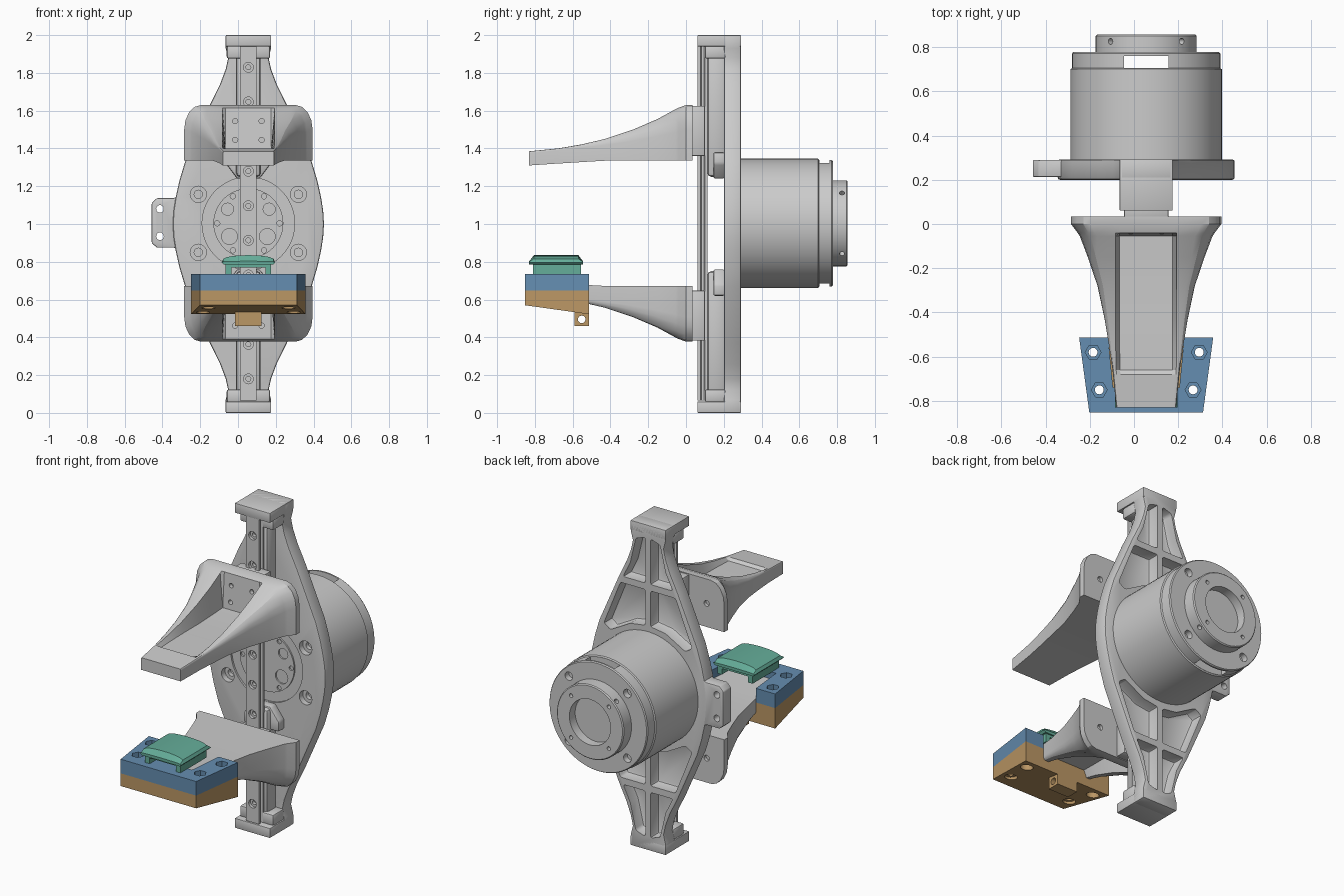
import bpy, bmesh
from math import sin, cos, pi

if "Cube" in bpy.data.objects:
    bpy.data.objects.remove(bpy.data.objects["Cube"])

CX, CZ = 0.055, 1.0035          # symmetry axis of the gripper


def finish(ob, bevel=0.0, seg=2, angle=35):
    bpy.ops.object.select_all(action='DESELECT')
    bpy.context.view_layer.objects.active = ob
    ob.select_set(True)
    if bevel:
        m = ob.modifiers.new("bevel", 'BEVEL')
        m.width, m.segments, m.limit_method, m.angle_limit = bevel, seg, 'ANGLE', 0.6
        bpy.ops.object.modifier_apply(modifier=m.name)
    bpy.ops.object.shade_smooth_by_angle(angle=angle * pi / 180)
    return ob


def loft(name, rings, closed=False, caps=True):
    """Skin a list of equal length rings of 3D points."""
    bm = bmesh.new()
    vs = [[bm.verts.new(p) for p in r] for r in rings]
    n = len(vs[0])
    pairs = list(zip(vs, vs[1:])) + ([(vs[-1], vs[0])] if closed else [])
    for a, b in pairs:
        for i in range(n):
            bm.faces.new((a[i], a[(i + 1) % n], b[(i + 1) % n], b[i]))
    if caps and not closed:
        bm.faces.new(vs[0])
        bm.faces.new(vs[-1])
    bmesh.ops.remove_doubles(bm, verts=bm.verts, dist=1e-5)
    bmesh.ops.recalc_face_normals(bm, faces=bm.faces)
    me = bpy.data.meshes.new(name)
    bm.to_mesh(me)
    bm.free()
    ob = bpy.data.objects.new(name, me)
    bpy.context.collection.objects.link(ob)
    return ob


def prism(name, pts, axis, a, b, bevel=0.0):
    """Extrude a 2D outline along an axis from a to b."""
    put = {'x': lambda p, t: (t, p[0], p[1]),
           'y': lambda p, t: (p[0], t, p[1]),
           'z': lambda p, t: (p[0], p[1], t)}[axis]
    return finish(loft(name, [[put(p, t) for p in pts] for t in (a, b)]), bevel)


def box(name, hw, y0, y1, z0, z1, bevel=0.0):
    return prism(name, [(CX - hw, y0), (CX + hw, y0), (CX + hw, y1), (CX - hw, y1)], 'z', z0, z1, bevel)


def poly(n, r, u, v):
    return [(u + r * cos(2 * pi * i / n), v + r * sin(2 * pi * i / n)) for i in range(n)]


def drill(r, axis, u, v, a, b, n=20):
    return prism("cutter", poly(n, r, u, v), axis, a, b)


def cut(ob, cutters):
    """Subtract all cutters from an object, then delete them."""
    bpy.ops.object.select_all(action='DESELECT')
    for c in cutters:
        c.select_set(True)
    bpy.context.view_layer.objects.active = cutters[0]
    if len(cutters) > 1:
        bpy.ops.object.join()
    tool = cutters[0]
    m = ob.modifiers.new("cut", 'BOOLEAN')
    m.object, m.operation, m.solver, m.use_self = tool, 'DIFFERENCE', 'EXACT', True
    bpy.context.view_layer.objects.active = ob
    bpy.ops.object.modifier_apply(modifier=m.name)
    bpy.data.objects.remove(tool)
    return finish(ob)


def paint(name, rgb, *obs):
    m = bpy.data.materials.new(name)
    m.diffuse_color = (*rgb, 1)
    m.use_nodes = True
    m.node_tree.nodes["Principled BSDF"].inputs["Base Color"].default_value = m.diffuse_color
    for o in obs:
        o.data.materials.clear()
        o.data.materials.append(m)


# back plate: diamond outline from half widths
HALF = [(.40, 1.0), (.396, 1.07), (.385, 1.14), (.365, 1.23), (.335, 1.33), (.204, 1.63),
        (.15, 1.74), (.12, 1.82), (.107, 1.88), (.12, 1.93), (.12, 2.0)]


def half_width(z):
    for (w0, z0), (w1, z1) in zip(HALF, HALF[1:]):
        if z0 <= z <= z1:
            return w0 + (w1 - w0) * (z - z0) / (z1 - z0)


right = [(w, 2 - z) for w, z in HALF[:0:-1]] + HALF
outline = [(CX + w, z) for w, z in right] + [(CX - w, z) for w, z in right[::-1]]
plate = prism("back_plate", outline, 'y', .2, .292, .01)
cutters = [drill(.245, 'y', CX, CZ, .15, .212, 48)]
for s in (-1, 1):
    for f in (lambda z: z, lambda z: 2 - z):
        top = [(.018, 1.64), (half_width(1.64) - .03, 1.64), (half_width(1.74) - .03, 1.74),
               (half_width(1.9) - .03, 1.9), (.018, 1.92)]
        low = [(.018, 1.38), (.12, 1.365), (.255, 1.29), (.30, 1.32), (half_width(1.6) - .03, 1.6), (.018, 1.6)]
        for p in (top, low):
            cutters.append(prism("cutter", [(CX + s * x, f(z)) for x, z in p], 'y', .217, .35, .012))
    for z in (.85, 1.157):
        cutters.append(drill(.043, 'y', CX + s * .265, z, .15, .235))
        cutters.append(drill(.022, 'y', CX + s * .265, z, .15, .26))
cut(plate, cutters)

# turntable disc set in the plate
disc = prism("front_disc", poly(48, .185, CX, CZ), 'y', .203, .25)
cutters = [drill(.014, 'y', CX + .165 * cos(pi * k / 3), CZ + .165 * sin(pi * k / 3), .15, .225, 12) for k in range(6)]
for s in (-1, 1):
    cutters.append(drill(.032, 'y', CX + s * .11, CZ + .075, .15, .23))
    cutters.append(drill(.042, 'y', CX + s * .10, CZ - .07, .15, .23))
cut(disc, cutters)

# side tab with two holes
tab = prism("side_tab", [(-.28, .84), (-.34, .875), (-.43, .875), (-.457, .90), (-.457, 1.11), (-.43, 1.137),
                         (-.34, 1.137), (-.28, 1.17)], 'y', .212, .29, .006)
cut(tab, [drill(.02, 'y', -.413, z, .1, .4) for z in (.935, 1.08)])

# end blocks, stand-off ribs and rail
for f, tag in ((lambda z: z, "upper"), (lambda z: 2 - z, "lower")):
    box(tag + "_end_block", .12, .06, .292, *sorted((f(1.94), f(2.0))), .004)
    box(tag + "_end_lip", .115, .10, .21, *sorted((f(1.875), f(1.945))), .012)
    box(tag + "_rib", .065, .113, .21, *sorted((f(1.25), f(1.9))), .02)
    foot = [(.12, 1.38), (.12, 1.32), (.06, 1.24)]
    prism(tag + "_rib_foot", [(CX + x, f(z)) for x, z in foot] + [(CX - x, f(z)) for x, z in foot[::-1]],
          'y', .145, .205, .01)
side = [(.044, .062), (.044, .076), (.034, .082), (.034, .094), (.044, .10), (.044, .115)]
rail = prism("rail", [(CX + x, y) for x, y in side] + [(CX - x, y) for x, y in side[::-1]], 'z', .065, 1.942)
cutters = []
for k in range(10):
    z = .18 + .1833 * k
    cutters += [drill(.026, 'y', CX, z, 0, .08), drill(.013, 'y', CX, z, 0, .10, 12)]
cut(rail, cutters)

# motor housing: lathed round the y axis
prof = [(.0001, .27), (.342, .27), (.342, .70), (.335, .705), (.335, .77), (.33, .777), (.228, .777),
        (.228, .85), (.222, .856), (.14, .856), (.14, .80), (.0001, .80)]
N = 72
motor = loft("motor_housing", [[(CX + r * cos(2 * pi * i / N), y, CZ + r * sin(2 * pi * i / N)) for i in range(N)]
                               for r, y in prof])
slot = box("cutter", .1, .706, .76, .5, 1.5)
cutters = [slot]
for k in range(4):
    a = pi / 4 + k * pi / 2
    cutters.append(drill(.026, 'y', CX + .282 * cos(a), CZ + .282 * sin(a), .74, .9))
    cutters.append(drill(.012, 'y', CX + .182 * cos(a), CZ + .182 * sin(a), .82, .9, 12))
    pin = prism("cutter", poly(14, .014, 0, 0), 'z', .20, .26)
    pin.rotation_euler = (0, a, 0)
    pin.location = (CX, .826, CZ)
    cutters.append(pin)
cut(motor, cutters)

# fingers: lofted sections (y, half width, shoulder z, top half width, top z, pocket floor z, bottom z)
ROWS = [(.035, .34, 1.50, .25, 1.63, 1.63, 1.335), (0, .34, 1.50, .25, 1.63, 1.63, 1.335),
        (-.04, .31, 1.49, .23, 1.615, 1.615, 1.335), (-.055, .30, 1.485, .22, 1.608, 1.40, 1.335),
        (-.15, .264, 1.465, .205, 1.556, 1.395, 1.335), (-.28, .22, 1.44, .18, 1.50, 1.39, 1.335),
        (-.43, .188, 1.418, .165, 1.45, 1.39, 1.335), (-.55, .168, 1.405, .155, 1.422, 1.388, 1.328),
        (-.66, .152, 1.393, .146, 1.403, 1.386, 1.321), (-.68, .15, 1.39, .144, 1.40, 1.40, 1.32),
        (-.83, .135, 1.375, .13, 1.385, 1.385, 1.31)]


def finger(name, f):
    rings = []
    for y, w, s, tw, t, fl, b in ROWS:
        p = min(.138, tw * .93)
        h = [(w, b)] + [(tw + (w - tw) * cos(a), s + (t - s) * sin(a)) for a in (0, pi / 8, pi / 4, pi * .375, pi / 2)]
        h += [(p, t), (p * .87, fl)]
        rings.append([(CX + x, y, f(z)) for x, z in h] + [(CX - x, y, f(z)) for x, z in h[::-1]])
    ob = finish(loft(name, rings), angle=25)
    cutters = [drill(.014, 'y', CX + x, f(z), -.08, -.02, 12) for x in (-.07, .07) for z in (1.445, 1.545)]
    cutters += [drill(.018, 'y', CX + x, f(1.48), .015, .06, 12) for x in (-.22, .22)]
    return cut(ob, cutters)


for tag, f in (("upper", lambda z: z), ("lower", lambda z: 2 * CZ - z)):
    finger(tag + "_finger", f)
    box(tag + "_carriage", .10, .03, .10, *sorted((f(1.36), f(1.625))), .005)

# clamp on the lower finger: blue top plate and tan bottom plate
edge = [(.257, -.853), (.303, -.513), (.172, -.513), (.15, -.74)]
clamp = [(CX + x, y) for x, y in edge] + [(CX - x, y) for x, y in edge[::-1]]
blue = prism("clamp_top", clamp, 'z', .648, .735)
tan = prism("clamp_bottom", clamp[:2] + clamp[-2:], 'z', .52, .648)
for v in tan.data.vertices:
    if v.co.z < .6:
        v.co.z = .57 - (v.co.y + .853) * .14
bolts = [(CX + s * x, y) for s in (-1, 1) for x, y in ((.24, -.58), (.212, -.75))]
cut(blue, [c for x, y in bolts for c in (drill(.036, 'z', x, y, .69, .8, 6), drill(.02, 'z', x, y, .6, .8))])
cut(tan, [c for x, y in bolts for c in (drill(.036, 'z', x, y, .4, .575), drill(.02, 'z', x, y, .4, .7))])
lug = box("clamp_lug", .07, -.59, -.513, .46, .55)
cut(lug, [drill(.02, 'x', -.552, .495, -1, 1)])

# green pad: stem with a channel, domed cap
stem = [(.12, .733), (.12, .80), (-.12, .80), (-.12, .733), (-.09, .733), (-.09, .77), (.09, .77), (.09, .733)]
green = prism("pad_stem", [(CX + x, z) for x, z in stem], 'y', -.81, -.555)
rings = []
for y, lift in ((-.83, .006), (-.805, .038), (-.57, .038), (-.545, .006)):
    top = [(CX + .14 * cos(a), .797 + lift * sin(a) ** .6) for a in [pi * i / 10 for i in range(1, 10)]]
    rings.append([(x, y, z) for x, z in [(CX + .13, .785), (CX + .142, .797)] + top
                  + [(CX - .142, .797), (CX - .13, .785)]])
cap = finish(loft("pad_cap", rings))

paint("blue", (.13, .27, .44), blue)
paint("tan", (.5, .31, .13), tan, lug)
paint("green", (.13, .42, .32), green, cap)
